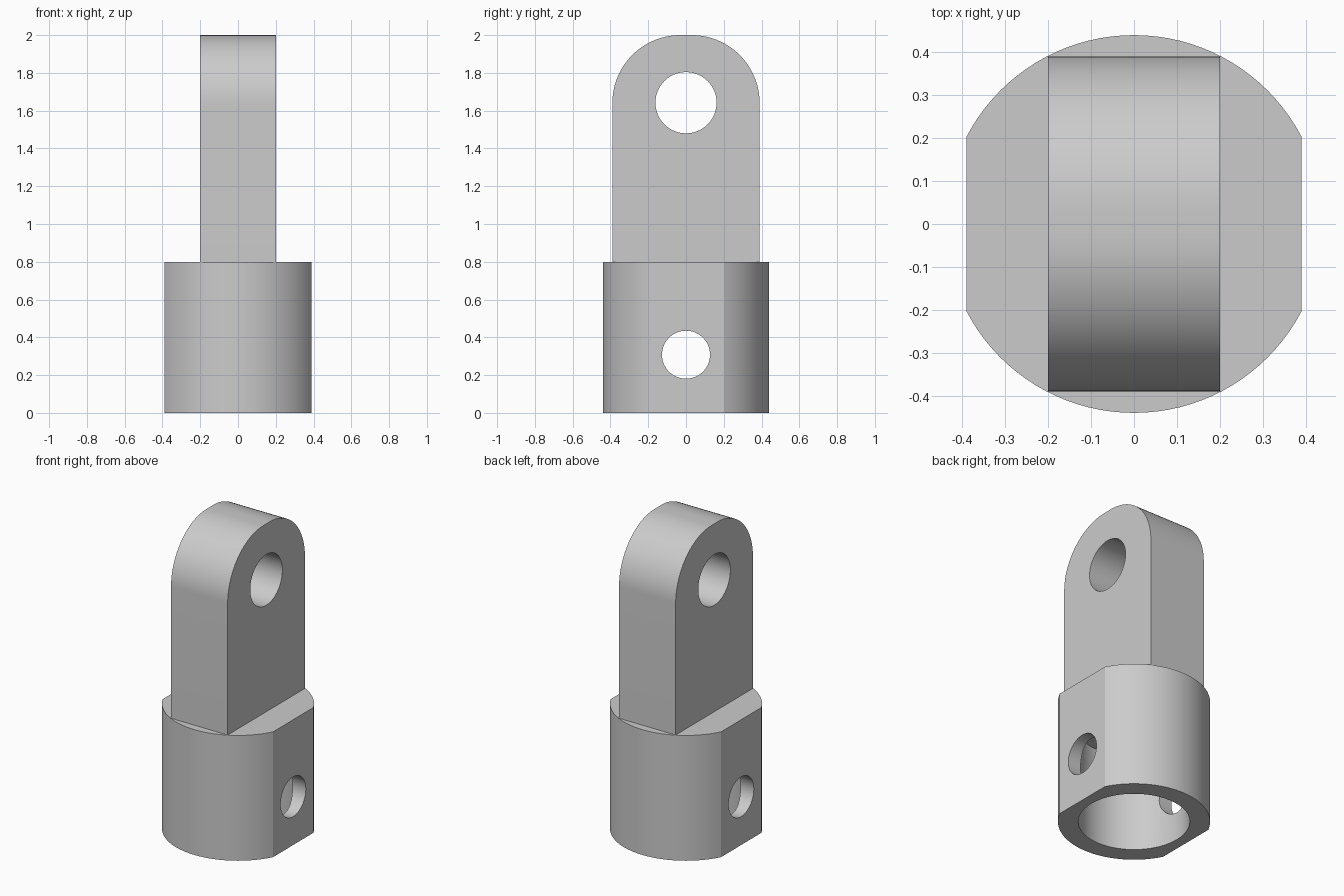
import bpy, bmesh
from math import acos, asin, cos, sin, pi, radians
from mathutils import Matrix, Vector

cube = bpy.data.objects.get("Cube")
if cube:
    bpy.data.objects.remove(cube, do_unlink=True)

# Single plain grey finish
grey = bpy.data.materials.new("plain grey")
grey.use_nodes = True
colour = (0.6, 0.6, 0.6, 1)
grey.diffuse_color = colour
grey.node_tree.nodes["Principled BSDF"].inputs["Base Color"].default_value = colour


def arc(cx, cy, r, start, end, steps):
    """Points along a circular arc."""
    angles = [start + (end - start) * i / steps for i in range(steps + 1)]
    return [(cx + r * cos(a), cy + r * sin(a)) for a in angles]


def extrude(name, outline, depth):
    """Solid made by sweeping a closed outline along a vector."""
    bm = bmesh.new()
    face = bm.faces.new([bm.verts.new(p) for p in outline])
    result = bmesh.ops.extrude_face_region(bm, geom=[face], use_keep_orig=True)
    moved = [v for v in result["geom"] if isinstance(v, bmesh.types.BMVert)]
    bmesh.ops.translate(bm, verts=moved, vec=depth)
    bmesh.ops.recalc_face_normals(bm, faces=bm.faces)
    mesh = bpy.data.meshes.new(name)
    bm.to_mesh(mesh)
    bm.free()
    mesh.materials.append(grey)
    obj = bpy.data.objects.new(name, mesh)
    bpy.context.collection.objects.link(obj)
    return obj


def drill(obj, centre, radius, length, axis):
    """Cut a round hole along an axis."""
    bm = bmesh.new()
    turn = Vector((0, 0, 1)).rotation_difference(Vector(axis)).to_matrix().to_4x4()
    bmesh.ops.create_cone(bm, cap_ends=True, segments=64, radius1=radius, radius2=radius,
                          depth=length, matrix=Matrix.Translation(centre) @ turn)
    mesh = bpy.data.meshes.new("drill")
    bm.to_mesh(mesh)
    bm.free()
    mesh.materials.append(grey)
    cutter = bpy.data.objects.new("drill", mesh)
    cutter.hide_render = True
    bpy.context.collection.objects.link(cutter)
    mod = obj.modifiers.new("hole", "BOOLEAN")
    mod.operation = "DIFFERENCE"
    mod.solver = "EXACT"
    mod.object = cutter
    bpy.context.view_layer.objects.active = obj
    bpy.ops.object.modifier_apply(modifier=mod.name)
    bpy.data.objects.remove(cutter, do_unlink=True)


def smooth(obj):
    bpy.ops.object.select_all(action="DESELECT")
    obj.select_set(True)
    bpy.context.view_layer.objects.active = obj
    bpy.ops.object.shade_smooth_by_angle(angle=radians(25))


# Socket: round barrel with a flat on each side
radius, flat, height = 0.44, 0.39, 0.8
edge = acos(flat / radius)
ring = arc(0, 0, radius, edge, pi - edge, 36) + arc(0, 0, radius, pi + edge, 2 * pi - edge, 36)
socket = extrude("socket", [(x, y, 0) for x, y in ring], (0, 0, height))

# Blind bore from below and a cross pin hole through both flats
drill(socket, (0, 0, 0.26), 0.323, 0.72, (0, 0, 1))
drill(socket, (0, 0, 0.308), 0.127, 1.2, (1, 0, 0))
smooth(socket)

# Lug: upright tongue with a broadly rounded top
half, thick, round_r = 0.39, 0.2, 0.36
cy, cz = half - round_r, 2 - round_r
side = [(-half, height), (half, height)]
side += arc(cy, cz, round_r, 0, pi / 2, 24) + arc(-cy, cz, round_r, pi / 2, pi, 24)
lug = extrude("lug", [(-thick, y, z) for y, z in side], (2 * thick, 0, 0))
drill(lug, (0, 0, 1.642), 0.162, 1, (1, 0, 0))
smooth(lug)
